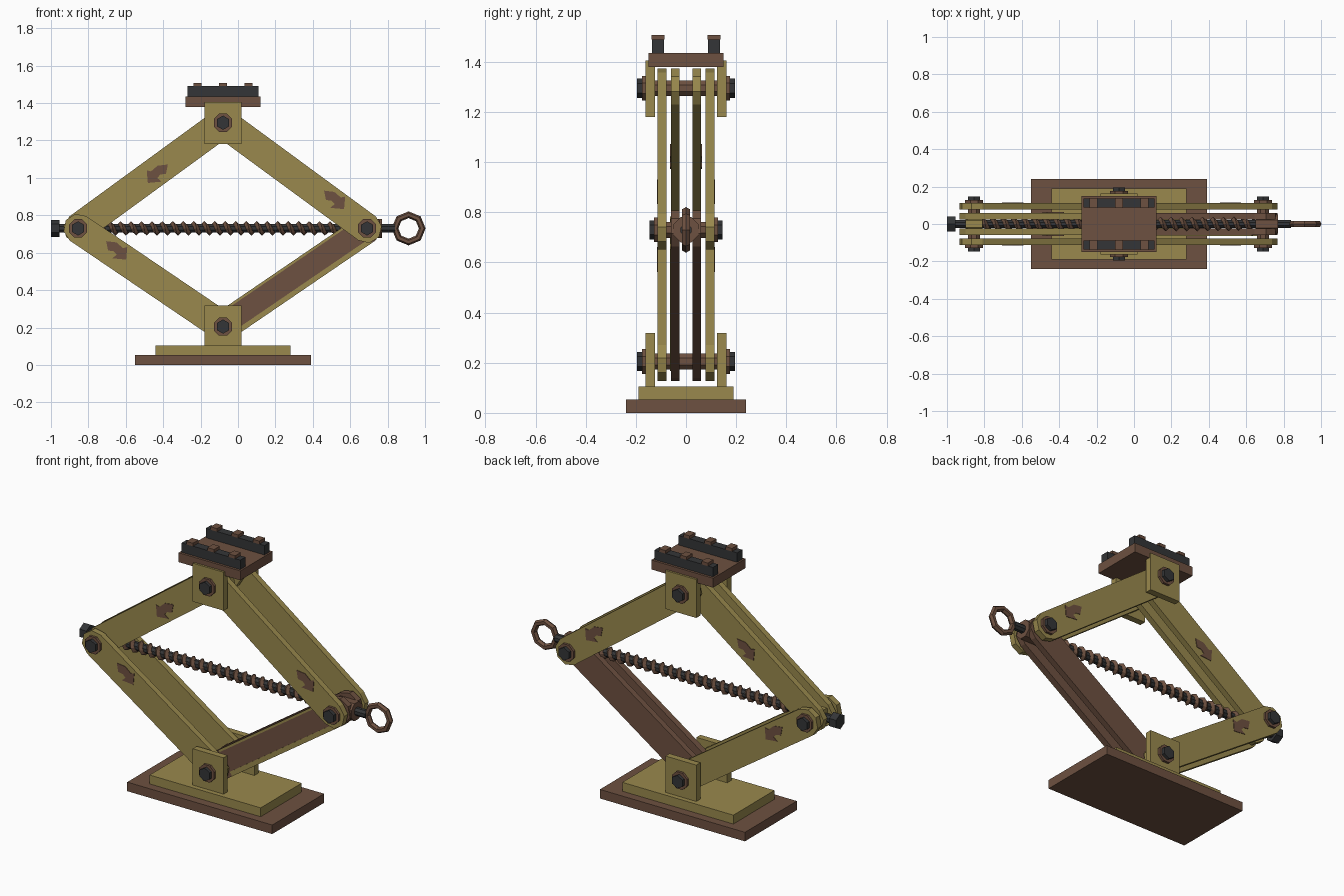
import bpy, bmesh, math
from mathutils import Vector

cube = bpy.data.objects.get("Cube")
if cube:
    bpy.data.objects.remove(cube, do_unlink=True)


def material(name, rgb):
    m = bpy.data.materials.new(name)
    m.use_nodes = True
    m.diffuse_color = (*rgb, 1)
    m.node_tree.nodes["Principled BSDF"].inputs["Base Color"].default_value = (*rgb, 1)
    return m


OLIVE = material("olive paint", (0.32, 0.25, 0.075))
RUST = material("rusty brown", (0.155, 0.082, 0.052))
DARK = material("dark steel", (0.034, 0.036, 0.038))


def finish(name, bm, mat):
    bmesh.ops.recalc_face_normals(bm, faces=bm.faces)
    me = bpy.data.meshes.new(name)
    bm.to_mesh(me)
    bm.free()
    me.materials.append(mat)
    ob = bpy.data.objects.new(name, me)
    bpy.context.collection.objects.link(ob)
    return ob


def prism(name, pts, lo, hi, mat, axis="y"):
    """Extrude an outline: (x, z) points along y, or (y, z) points along x."""
    bm = bmesh.new()
    place = (lambda a, b, t: (a, t, b)) if axis == "y" else (lambda a, b, t: (t, a, b))
    rings = [[bm.verts.new(place(a, b, t)) for a, b in pts] for t in (lo, hi)]
    bm.faces.new(rings[0])
    bm.faces.new(rings[1])
    for i in range(len(pts)):
        j = (i + 1) % len(pts)
        bm.faces.new((rings[0][i], rings[0][j], rings[1][j], rings[1][i]))
    return finish(name, bm, mat)


def box(name, x, y, z, mat):
    return prism(name, [(x[0], z[0]), (x[1], z[0]), (x[1], z[1]), (x[0], z[1])], *y, mat)


def ngon(c, r, n, turn=0.5):
    return [(c[0] + r * math.cos(math.tau * (i + turn) / n),
             c[1] + r * math.sin(math.tau * (i + turn) / n)) for i in range(n)]


def bar(a, b, half):
    """Outline of a link with faceted round ends."""
    d = Vector(b) - Vector(a)
    base = math.atan2(d.y, d.x)
    pts = []
    for c, start in ((b, base - math.pi / 2), (a, base + math.pi / 2)):
        for i in range(5):
            t = start + math.pi * i / 4
            pts.append((c[0] + half * math.cos(t), c[1] + half * math.sin(t)))
    return pts


CX, MID = -0.08, 0.73
BOTTOM, TOP = (CX, 0.205), (CX, 1.295)
LEFT, RIGHT = (-0.855, MID), (0.69, MID)

# Base and saddle
box("base_plate", (-0.55, 0.39), (-0.24, 0.24), (0, 0.053), RUST)
box("base_step", (-0.44, 0.28), (-0.19, 0.19), (0.053, 0.105), OLIVE)
box("saddle_plate", (-0.28, 0.12), (-0.15, 0.15), (1.38, 1.435), RUST)

ARROW = [(-.055, .052), (0, .045), (.035, .015), (.058, .02), (.052, -.047),
         (-.022, -.04), (.002, -.02), (-.015, -.002), (-.045, .002)]

# Arms: end pivots, nearest and farthest |y|, colour, arrow place and flip
ARMS = {
    "lower_outer_arm": (BOTTOM, LEFT, 0.078, 0.113, OLIVE, (-0.65, 0.61), 1),
    "upper_outer_arm": (TOP, RIGHT, 0.078, 0.113, OLIVE, (0.515, 0.88), 1),
    "upper_inner_arm": (TOP, LEFT, 0.025, 0.06, OLIVE, (-0.43, 1.02), -1),
    "lower_inner_arm": (BOTTOM, RIGHT, 0.025, 0.06, RUST, None, 1),
}


def span(s, a, b):
    return tuple(sorted((s * a, s * b)))


for side, s in (("front", -1), ("back", 1)):
    for name, (a, b, near, far, mat, mark, flip) in ARMS.items():
        prism(f"{side}_{name}", bar(a, b, 0.079), *span(s, near, far), mat)
        if mark:
            pts = [(mark[0] + flip * u, mark[1] + v) for u, v in ARROW]
            prism(f"{side}_{name}_arrow", pts, *span(s, far, far + 0.003), RUST)

    # Brackets holding the bottom and top pivots
    for name, z in (("base", (0.1, 0.318)), ("saddle", (1.18, 1.405))):
        box(f"{side}_{name}_bracket", (-0.18, 0.02), span(s, 0.124, 0.162), z, OLIVE)

    # Washers and bolt heads
    for name, c, y in (("bottom", BOTTOM, 0.162), ("top", TOP, 0.162),
                       ("left", LEFT, 0.113), ("right", RIGHT, 0.113)):
        prism(f"{side}_{name}_washer", ngon(c, 0.053, 8), *span(s, y, y + 0.014), RUST)
        prism(f"{side}_{name}_bolt", ngon(c, 0.038, 6), *span(s, y + 0.014, y + 0.033), DARK)

    # Grip rail with studs
    box(f"{side}_grip_rail", (-0.27, 0.11), span(s, 0.088, 0.136), (1.435, 1.49), DARK)
    for i in (-1, 0, 1):
        x = CX + i * 0.137
        box(f"{side}_grip_stud", (x - 0.021, x + 0.021), span(s, 0.086, 0.138), (1.49, 1.508), RUST)

# Painted edges on the front of the brown arm
direction = (Vector(RIGHT) - Vector(BOTTOM)).normalized()
normal = Vector((-direction.y, direction.x))
for name, lo, hi in (("lower", -0.079, -0.052), ("upper", 0.066, 0.079)):
    ends = [Vector(BOTTOM) + direction * 0.05, Vector(RIGHT) - direction * 0.02]
    pts = [ends[0] + normal * lo, ends[1] + normal * lo, ends[1] + normal * hi, ends[0] + normal * hi]
    prism(f"{name}_arm_edge", [tuple(p) for p in pts], -0.063, -0.06, OLIVE)

# Pivot pins
for name, c, w in (("bottom", BOTTOM, 0.165), ("top", TOP, 0.165),
                   ("left", LEFT, 0.115), ("right", RIGHT, 0.115)):
    prism(f"{name}_pin", ngon(c, 0.034, 8), -w, w, RUST)

# Screw shaft, end nut and trunnions
prism("screw_shaft", ngon((0, MID), 0.024, 8), -0.96, 0.84, DARK, "x")
prism("end_nut", ngon((0, MID), 0.045, 6), -1.0, -0.955, DARK, "x")
prism("left_trunnion", ngon((0, MID), 0.05, 8), -0.9, -0.81, OLIVE, "x")
prism("right_trunnion", ngon((0, MID), 0.055, 8), 0.65, 0.77, RUST, "x")

# Screw thread: a triangular ridge wound along the shaft
bm = bmesh.new()
pitch, steps, start, end = 0.056, 8, -0.81, 0.65
previous = None
for i in range(int((end - start) / pitch * steps)):
    t = math.tau * i / steps
    x = start + pitch * i / steps
    ring = [bm.verts.new((x + dx, r * math.cos(t), MID + r * math.sin(t)))
            for dx, r in ((-0.017, 0.022), (0, 0.039), (0.017, 0.022))]
    if previous:
        for k in range(3):
            n = (k + 1) % 3
            bm.faces.new((previous[k], previous[n], ring[n], ring[k]))
    previous = ring
finish("screw_thread", bm, RUST)

# Crank eye
bpy.ops.mesh.primitive_torus_add(
    major_segments=8, minor_segments=6, major_radius=0.073, minor_radius=0.018,
    location=(0.912, 0, MID), rotation=(math.pi / 2, 0, 0))
eye = bpy.context.object
eye.name = "crank_eye"
eye.data.materials.append(RUST)
for p in eye.data.polygons:
    p.use_smooth = False
